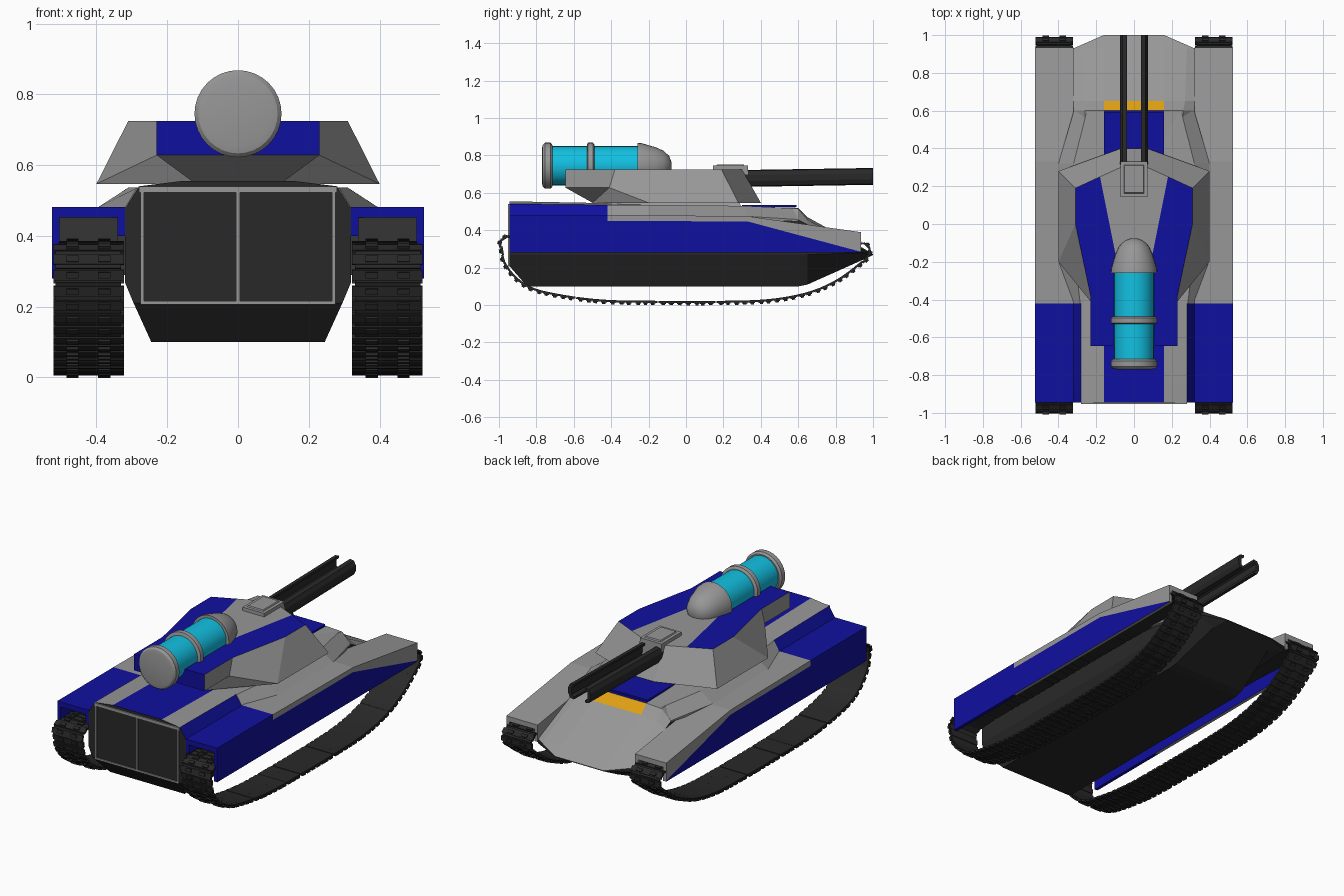
import bpy, bmesh, math
from mathutils import Vector

if "Cube" in bpy.data.objects:
    bpy.data.objects.remove(bpy.data.objects["Cube"])


def material(name, rgb):
    m = bpy.data.materials.new(name)
    m.diffuse_color = (*rgb, 1)
    m.use_nodes = True
    m.node_tree.nodes["Principled BSDF"].inputs["Base Color"].default_value = m.diffuse_color
    return m


MATS = [material("grey", (.31, .31, .31)), material("blue", (.005, .005, .35)),
        material("black", (.022, .022, .022)), material("cyan", (.006, .53, .76)),
        material("amber", (.75, .36, .006))]
GREY, BLUE, BLACK, CYAN, AMBER = range(5)


def build(name, verts, faces, colour):
    """Mesh object; colour is an index or a rule of face centre and normal."""
    bm = bmesh.new()
    vs = [bm.verts.new(v) for v in verts]
    for f in faces:
        bm.faces.new([vs[i] for i in f])
    bmesh.ops.remove_doubles(bm, verts=bm.verts, dist=1e-4)
    bmesh.ops.recalc_face_normals(bm, faces=bm.faces)
    for f in bm.faces:
        f.material_index = (colour(f.calc_center_median(), f.normal)
                            if callable(colour) else colour)
    me = bpy.data.meshes.new(name)
    bm.to_mesh(me)
    bm.free()
    for m in MATS:
        me.materials.append(m)
    ob = bpy.data.objects.new(name, me)
    bpy.context.collection.objects.link(ob)
    return ob


def loft(name, sections, colour):
    """sections: list of (y, closed ring of (x, z))."""
    n = len(sections[0][1])
    verts = [(x, y, z) for y, ring in sections for x, z in ring]
    faces = [(s * n + i, s * n + (i + 1) % n, (s + 1) * n + (i + 1) % n, (s + 1) * n + i)
             for s in range(len(sections) - 1) for i in range(n)]
    faces += [range(n), range((len(sections) - 1) * n, len(sections) * n)]
    return build(name, verts, faces, colour)


def both(half):
    return half + [(-x, z) for x, z in reversed(half)]


def mirror(ob):
    ob.modifiers.new("mirror", 'MIRROR')
    return ob


def box(name, lo, hi, colour, taper=0):
    v = [((lo[0], hi[0])[i] + (t if i == 0 else -t), (lo[1], hi[1])[j] + (t if j == 0 else -t), z)
         for z, t in ((lo[2], 0), (hi[2], taper)) for i, j in ((0, 0), (1, 0), (1, 1), (0, 1))]
    f = [(0, 1, 2, 3), (4, 5, 6, 7)] + [(i, (i + 1) % 4, (i + 1) % 4 + 4, i + 4) for i in range(4)]
    return build(name, v, f, colour)


def lathe(name, profile, z, colour, seg=32):
    """Turn (y, radius) points round an axis along y at height z."""
    loftsec = [(y, [(r * math.cos(a), z + r * math.sin(a))
                    for a in (2 * math.pi * k / seg for k in range(seg))]) for y, r in profile]
    ob = loft(name, loftsec, colour)
    bpy.ops.object.select_all(action='DESELECT')
    ob.select_set(True)
    bpy.context.view_layer.objects.active = ob
    bpy.ops.object.shade_smooth_by_angle(angle=math.radians(30))
    return ob


# hull
def hull_colour(c, n):
    if n.z < .1:
        return BLACK
    if abs(c.x) < .1:
        return BLUE if c.y < .6 else AMBER if c.y < .65 else GREY
    return BLUE if c.y < -.42 and abs(c.x) > .27 else GREY


low, mid = (.245, .10), (.32, .27)
loft("hull", [(y, both(h)) for y, h in [
    (-.945, [(.295, .21), mid, (.32, .475), (.28, .54), (.16, .555)]),
    (-.85, [low, mid, (.32, .475), (.28, .54), (.16, .553)]),
    (-.42, [low, mid, (.32, .475), (.28, .535), (.16, .545)]),
    (.60, [low, mid, (.32, .455), (.26, .515), (.16, .52)]),
    (.65, [(.24, .11), mid, (.32, .43), (.27, .455), (.16, .47)]),
    (.93, [(.20, .235), (.32, .28), (.32, .305), (.28, .31), (.16, .315)]),
    (1.0, [(.16, .268)] * 2 + [(.16, .272)] * 3)]], hull_colour)

# sloped shoulders under the turret
loft("deck_shoulders", [(y, both([(xb, .45), (xb, zb), (xt, zt)])) for y, xb, zb, xt, zt in [
    (-.42, .32, .478, .285, .536), (-.2, .40, .478, .31, .536),
    (.32, .40, .475, .32, .53), (.595, .32, .458, .25, .516)]],
    lambda c, n: BLUE if n.z > .9 and abs(c.x) < .1 and c.y < -.5 else GREY)
box("front_deck_panel", (-.16, .3, .525), (.16, .59, .535), BLUE)

# rear door frame
for nm, x0, x1, z0, z1 in (("left", -.275, -.265, .21, .53), ("right", .265, .275, .21, .53),
                           ("middle", -.005, .005, .21, .53), ("bottom", -.275, .275, .206, .216),
                           ("top", -.28, .28, .522, .54)):
    box("rear_frame_" + nm, (x0, -.952, z0), (x1, -.942, z1), GREY)


# fenders with side skirts
def fender_colour(c, n):
    if abs(n.y) > .8:
        return BLUE if c.y < 0 else GREY
    if n.z < -.5 and c.z > .3:
        return GREY
    if n.x > .8 and c.z < .43 and c.y < .33:
        return BLUE
    if abs(n.x) > .8 and c.x > .5 and c.z < .38:
        return BLUE
    return BLUE if c.y < -.42 else GREY


mirror(loft("fender", [(y, [(.32, zt), (.525, zt), (.525, zc), (.525, zs), (.505, zs),
                            (.505, zt - .03), (.34, zt - .03), (.34, zw), (.32, zw)])
                       for y, zt, zc, zs, zw in [(-.945, .482, .45, .28, .4), (-.42, .482, .45, .28, .4),
                                                 (.33, .475, .447, .28, .4), (.935, .39, .285, .28, .29)]],
            fender_colour))

# tracks: smooth closed path of belt, pads and cleats
ctrl = [Vector((0, y, z)) for y, z in [
    (-.985, .29), (-.95, .19), (-.85, .10), (-.7, .055), (-.45, .022), (-.15, .015), (.2, .015), (.45, .025),
    (.65, .062), (.8, .125), (.92, .21), (.98, .272), (.93, .335), (.6, .365), (.2, .375), (-.4, .375),
    (-.93, .37)]]
n = len(ctrl)
dense = []
for i in range(n):
    p0, p1, p2, p3 = (ctrl[(i + k) % n] for k in (-1, 0, 1, 2))
    for s in range(24):
        t = s / 24
        dense.append(.5 * (2 * p1 + (p2 - p0) * t + (2 * p0 - 5 * p1 + 4 * p2 - p3) * t * t
                           + (3 * p1 - p0 - 3 * p2 + p3) * t ** 3))
lengths = [(dense[(i + 1) % len(dense)] - p).length for i, p in enumerate(dense)]
LINKS = 96
pitch = sum(lengths) / LINKS
path, walked = [], 0
for p, d in zip(dense, lengths):
    if walked >= len(path) * pitch and len(path) < LINKS:
        path.append(p)
    walked += d
tv, tf = [], []
for i, p in enumerate(path):
    tan = (path[(i + 1) % len(path)] - path[i - 1]).normalized()
    out = Vector((0, -tan.z, tan.y)) * -1
    # link body, wide pad, two cleats: x range, half length, inner and outer offset
    for x0, x1, hl, a, b in ((.33, .515, .55, -.008, .003), (.322, .522, .33, -.005, .008),
                             (.36, .395, .2, .008, .015), (.45, .485, .2, .008, .015)):
        base = len(tv)
        for off in (a, b):
            for x, s in ((x0, -1), (x1, -1), (x1, 1), (x0, 1)):
                tv.append(p + Vector((x, 0, 0)) + tan * s * hl * pitch + out * off)
        tf += [[base + k for k in f] for f in ((0, 1, 2, 3), (4, 5, 6, 7), (0, 1, 5, 4),
                                               (1, 2, 6, 5), (2, 3, 7, 6), (3, 0, 4, 7))]
mirror(build("track", tv, tf, BLACK))

# turret
half = [(.07, .30, .725), (.18, .25, .725), (.31, .19, .725), (.31, 0, .725), (.23, -.38, .725),
        (.23, -.645, .725), (.09, -.2, .725),
        (.07, .40, .547), (.40, .28, .547), (.40, -.2, .547), (.23, -.41, .628), (.23, -.645, .628),
        (.12, -.5, .547)]
m = len(half)
side = [(1, 2, 3, 4, 6), (0, 1, 2, 8, 7), (2, 3, 9, 8), (3, 4, 10, 9), (4, 5, 11, 10), (9, 10, 12), (10, 11, 12)]
centre = [(0, 1, 6), (6, 4, 5), (0, 7), (5, 11), (11, 12), (7, 8, 9, 12)]
faces = side + [[i + m for i in f] for f in side]
faces += [list(f) + [i + m for i in reversed(f)] for f in centre]


def turret_colour(c, n):
    if n.y < -.95 and abs(c.x) < .01:
        return BLUE
    return BLUE if n.z > .95 and (abs(c.x) > .1 or c.y < -.3) else GREY


build("turret", half + [(-x, y, z) for x, y, z in half], faces, turret_colour)
box("turret_ring", (-.22, -.38, .52), (.22, .3, .555), GREY, .02)

# gun mount and twin rails
box("gun_mount", (-.075, .14, .62), (.075, .335, .745), GREY, .004)
box("gun_mount_lid", (-.055, .16, .74), (.055, .315, .752), GREY, .006)
rail = [(.036, .09), (.062, .086), (.074, .062), (.074, .03), (.062, .005), (.036, 0),
        (.036, .014), (.052, .024), (.052, .066), (.036, .076)]
mirror(loft("gun_rail", [(y, [(x, z + dz) for x, z in rail]) for y, dz in ((.3, .632), (1.0, .643))], BLACK))

# energy canister on the turret roof
AX = .745
lathe("canister_tube", [(-.74, .105), (-.25, .105)], AX, CYAN)
lathe("canister_end_flange", [(-.77, .092), (-.766, .112), (-.755, .123), (-.725, .123), (-.715, .112)], AX, GREY)
lathe("canister_band", [(-.53, .112), (-.525, .123), (-.497, .123), (-.49, .112)], AX, GREY)
lathe("canister_nose", [(-.26, .122), (-.235, .12), (-.16, .098), (-.12, .08), (-.09, .052), (-.078, .02)], AX, GREY)
